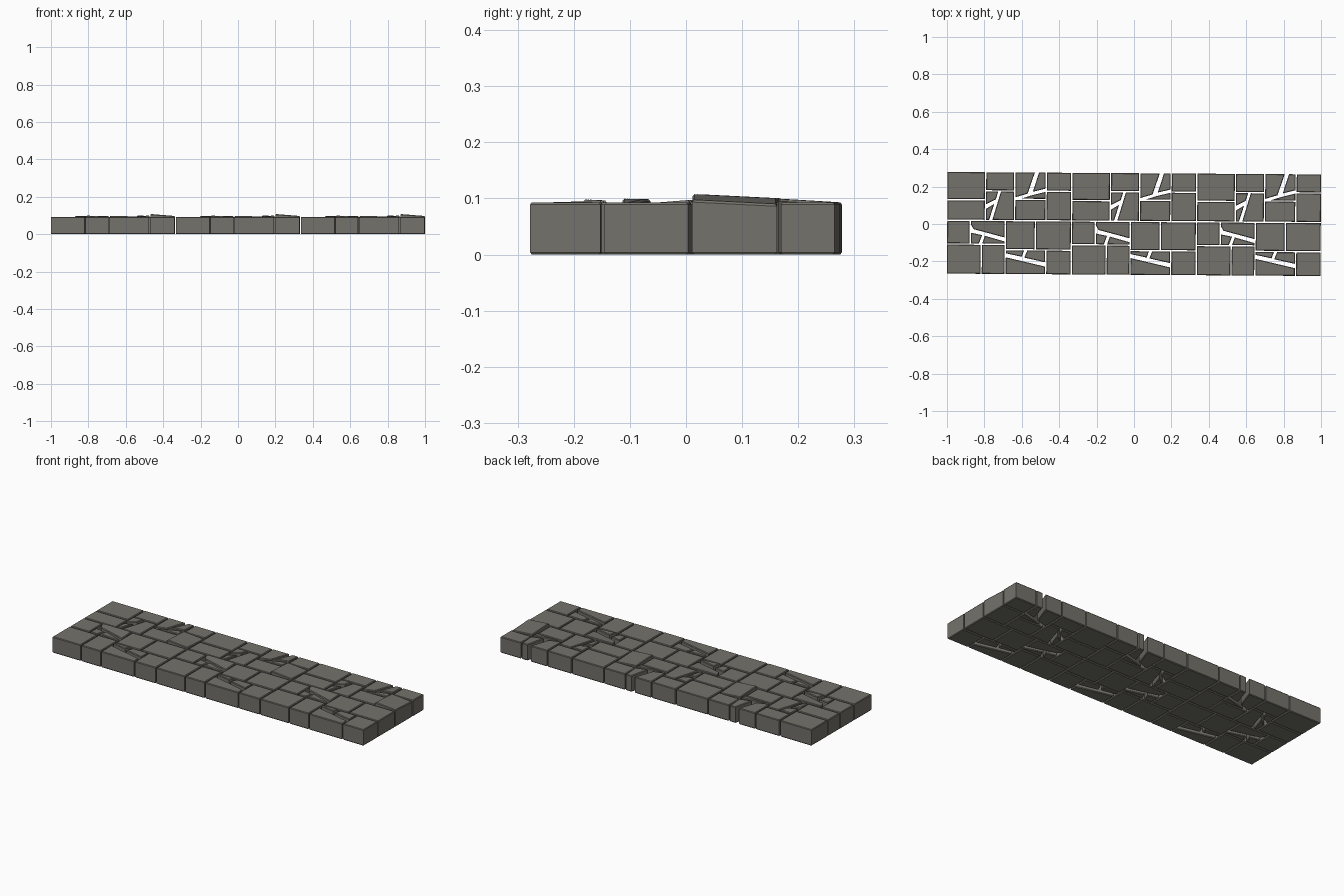
import bpy, bmesh, math
from mathutils import Vector, geometry

if "Cube" in bpy.data.objects:
    bpy.data.objects.remove(bpy.data.objects["Cube"])

PERIOD = 0.668      # length of one repeating paving section
GAP, CHAMFER = 0.0035, 0.004
TOP = 0.093

stone_mat = bpy.data.materials.new("grey stone")
stone_mat.diffuse_color = (0.175, 0.168, 0.147, 1)
stone_mat.use_nodes = True
stone_mat.node_tree.nodes["Principled BSDF"].inputs["Base Color"].default_value = stone_mat.diffuse_color


def inset(pts, d):
    """Offset a convex counter-clockwise polygon inward."""
    n, lines, out = len(pts), [], []
    for i in range(n):
        a, b = pts[i], pts[(i + 1) % n]
        t = (b - a).normalized()
        off = Vector((-t.y, t.x)) * d
        lines.append((a + off, t))
    for i in range(n):
        p, t = lines[i - 1]
        q, u = lines[i]
        den = t.x * u.y - t.y * u.x
        k = ((q - p).x * u.y - (q - p).y * u.x) / den
        out.append(p + t * k)
    return out


def stone(bm, coords, tilt=(0, 0), lift=0):
    """Chamfered stone; coords in hundredths, tilt = slope of the top."""
    pts = [Vector((x / 100, y / 100)) for x, y in coords]
    if geometry.area_tri(*pts[:3]) and sum(
            pts[i - 1].x * pts[i].y - pts[i].x * pts[i - 1].y for i in range(len(pts))) < 0:
        pts.reverse()
    outer = inset(pts, GAP)
    inner = inset(outer, CHAMFER * 0.8)
    mid = sum(outer, Vector((0, 0))) / len(outer)

    def top(p):
        return TOP + lift + (p.x - mid.x) * tilt[0] + (p.y - mid.y) * tilt[1]
    rings = [[(p.x, p.y, 0) for p in inner],
             [(p.x, p.y, CHAMFER) for p in outer],
             [(p.x, p.y, top(p) - CHAMFER) for p in outer],
             [(p.x, p.y, top(p)) for p in inner]]
    rings = [[bm.verts.new(c) for c in r] for r in rings]
    n = len(pts)
    for lo, hi in zip(rings, rings[1:]):
        for i in range(n):
            j = (i + 1) % n
            bm.faces.new((lo[i], lo[j], hi[j], hi[i]))
    bm.faces.new(rings[0][::-1])
    bm.faces.new(rings[-1])


def block(bm, x0, x1, y0, y1, **kw):
    stone(bm, [(x0, y0), (x1, y0), (x1, y1), (x0, y1)], **kw)


bm = bmesh.new()
E, R = 27.5, 66.8
# whole stones, back half
block(bm, 0, 20.7, 12.4, E)
block(bm, 0, 20.7, 1.4, 12.4)
block(bm, 20.7, 36.3, 17.2, E)
block(bm, 36.3, 53.1, 1.4, 12.8)
block(bm, 53.1, R, 17.2, E)
block(bm, 53.1, R, 1.4, 17.2, tilt=(-0.08, -0.05), lift=0.006)
# whole stones, front half
block(bm, 0, 12.7, -11.3, 1.4)
block(bm, 31.4, 47.5, -14.2, 1.4)
block(bm, 47.5, R, -14.2, 1.4)
block(bm, 0, 18.6, -E, -11.3)
block(bm, 18.6, 31.4, -E, -11.3)
block(bm, 53.1, R, -E, -14.2)
# cracked stone, back middle
stone(bm, [(36.3, E), (47.5, E), (43.5, 15.6), (36.3, 13.4)])
stone(bm, [(49, E), (53.1, E), (53.1, 18.3), (45.5, 16.4)], tilt=(0, -0.06), lift=0.003)
stone(bm, [(37.5, 12.8), (53.1, 12.8), (53.1, 17.3), (44.5, 15.1)], tilt=(0.03, 0.1), lift=0.003)
# cracked stone, back left
stone(bm, [(28.7, 17.2), (36.3, 17.2), (36.3, 1.4), (24, 1.4)])
stone(bm, [(20.7, 17.2), (28, 17.2), (26.5, 12.5), (20.7, 9.5)], tilt=(0.05, 0), lift=0.003)
stone(bm, [(20.7, 7.8), (26, 11), (23, 1.4), (20.7, 1.4)])
# cracked stone, front left
stone(bm, [(12.7, 1.4), (31.4, 1.4), (31.4, -8.1), (14.2, -3.6), (12.7, -1)],
      tilt=(0, 0.08), lift=0.002)
stone(bm, [(12.7, -4.8), (19.5, -6.2), (17.6, -11.3), (12.7, -11.3)])
stone(bm, [(20.3, -6.4), (31.4, -9.5), (31.4, -11.3), (18.6, -11.3)],
      tilt=(-0.06, 0), lift=0.003)
# cracked stone, front middle
stone(bm, [(31.4, -14.2), (42, -14.2), (40.5, -18.3), (31.4, -16.4)], tilt=(0, -0.05), lift=0.004)
stone(bm, [(43, -14.2), (53.1, -14.2), (53.1, -21.2), (41.2, -18.6)])
stone(bm, [(31.4, -17.8), (53.1, -22.8), (53.1, -E), (31.4, -E)], tilt=(0, 0.03))
bmesh.ops.recalc_face_normals(bm, faces=bm.faces)
mesh = bpy.data.meshes.new("paving_section")
bm.to_mesh(mesh)
bm.free()
mesh.materials.append(stone_mat)

# three repeats in a line, the whole walkway turned very slightly
turn = -0.0065
for i in range(3):
    ob = bpy.data.objects.new(f"paving_section_{i + 1}", mesh)
    x = (i - 1.5) * PERIOD
    ob.location = (x * math.cos(turn), x * math.sin(turn), 0)
    ob.rotation_euler.z = turn
    bpy.context.collection.objects.link(ob)
